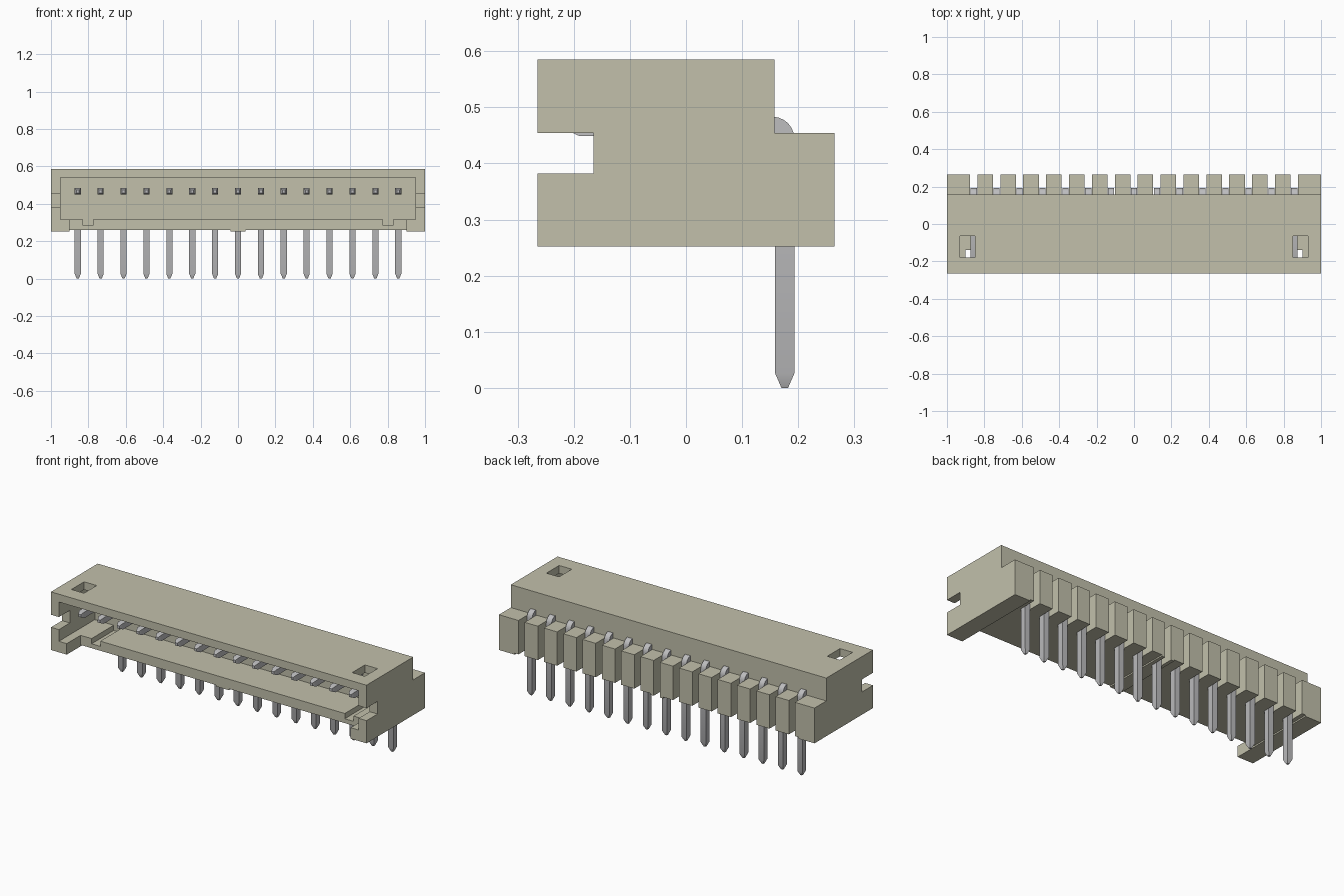
import bpy, bmesh, math
from mathutils import Vector

cube = bpy.data.objects.get("Cube")
if cube:
    bpy.data.objects.remove(cube, do_unlink=True)


def material(name, rgb):
    m = bpy.data.materials.new(name)
    m.use_nodes = True
    m.diffuse_color = (*rgb, 1)
    m.node_tree.nodes["Principled BSDF"].inputs["Base Color"].default_value = (*rgb, 1)
    return m


BEIGE = material("beige plastic", (0.54, 0.53, 0.41))
METAL = material("pin metal", (0.51, 0.51, 0.52))
PIN_X = [(i - 7) * 0.1224 for i in range(15)]


def finish(bm, name, mat):
    bmesh.ops.recalc_face_normals(bm, faces=bm.faces[:])
    me = bpy.data.meshes.new(name)
    bm.to_mesh(me)
    bm.free()
    ob = bpy.data.objects.new(name, me)
    bpy.context.collection.objects.link(ob)
    me.materials.append(mat)
    return ob


def add_box(bm, x0, x1, y0, y1, z0, z1):
    verts = bmesh.ops.create_cube(bm, size=1)["verts"]
    for v in verts:
        v.co = ((x0 + x1) / 2 + v.co.x * (x1 - x0),
                (y0 + y1) / 2 + v.co.y * (y1 - y0),
                (z0 + z1) / 2 + v.co.z * (z1 - z0))


def cut(target, boxes):
    bm = bmesh.new()
    for b in boxes:
        add_box(bm, *b)
    cutter = finish(bm, "cutter", BEIGE)
    cutter.hide_render = True
    mod = target.modifiers.new("cut", "BOOLEAN")
    mod.operation = "DIFFERENCE"
    mod.solver = "EXACT"
    mod.object = cutter
    deps = bpy.context.evaluated_depsgraph_get()
    me = bpy.data.meshes.new_from_object(target.evaluated_get(deps))
    target.modifiers.clear()
    target.data = me
    bpy.data.objects.remove(cutter, do_unlink=True)


def both(x0, x1, *rest):
    return [(x0, x1, *rest), (-x1, -x0, *rest)]


# Housing: stepped side profile extruded along x
profile = [(-0.265, 0.252), (0.265, 0.252), (0.265, 0.454),
           (0.158, 0.454), (0.158, 0.585), (-0.265, 0.585)]
bm = bmesh.new()
face = bm.faces.new([bm.verts.new((-1, y, z)) for y, z in profile])
ext = bmesh.ops.extrude_face_region(bm, geom=[face])["geom"]
bmesh.ops.translate(bm, vec=(2, 0, 0),
                    verts=[g for g in ext if isinstance(g, bmesh.types.BMVert)])
housing = finish(bm, "housing", BEIGE)

# Mating cavity, open at the front
cut(housing, [(-0.95, 0.95, -0.4, 0.06, 0.315, 0.54)])
# Floor set back between the front ears
cut(housing, [(-0.9, 0.9, -0.4, -0.14, 0.2, 0.35)])
# Floor grooves, roof windows and side notches
cut(housing, both(0.775, 0.83, -0.3, 0.06, 0.285, 0.35)
    + both(0.85, 0.93, -0.18, -0.065, 0.5, 0.7)
    + both(0.92, 1.1, -0.4, -0.165, 0.382, 0.454))
# Underside relief either side of a central rib
cut(housing, both(0.04, 0.9, -0.4, 0.4, 0.2, 0.26))
# Slots between the rear teeth
cut(housing, [(x - 0.0195, x + 0.0195, 0.158, 0.4, 0.2, 0.5) for x in PIN_X])

# Pin path: (y, z, angle of travel, half width)
R, CY, CZ, H = 0.022, 0.154, 0.444, 0.0172
path = [(-0.21, CZ + R, 0, 0.008), (-0.19, CZ + R, 0, H)]
for k in range(7):
    a = k / 6 * math.pi / 2
    path.append((CY + R * math.sin(a), CZ + R * math.cos(a), a, H))
path += [(CY + R, 0.026, math.pi / 2, H), (CY + R, 0, math.pi / 2, 0.006)]


# Right-angle pins with tapered ends
def make_pin(name, x):
    bm = bmesh.new()
    rings = []
    for y, z, a, h in path:
        n = Vector((0, math.sin(a), math.cos(a)))
        c = Vector((x, y, z))
        w = h * 0.95
        rings.append([bm.verts.new(c + n * (h * s) + Vector((w * t, 0, 0)))
                      for s, t in ((1, 1), (1, -1), (-1, -1), (-1, 1))])
    for r0, r1 in zip(rings, rings[1:]):
        for i in range(4):
            j = (i + 1) % 4
            bm.faces.new((r0[i], r0[j], r1[j], r1[i]))
    bm.faces.new(rings[0])
    bm.faces.new(rings[-1])
    return finish(bm, name, METAL)


pins = [make_pin(f"pin_{i + 1}", x) for i, x in enumerate(PIN_X)]

# Smooth only the bends
bpy.ops.object.select_all(action="DESELECT")
for p in pins:
    p.select_set(True)
bpy.context.view_layer.objects.active = pins[0]
bpy.ops.object.shade_smooth_by_angle(angle=math.radians(25))
